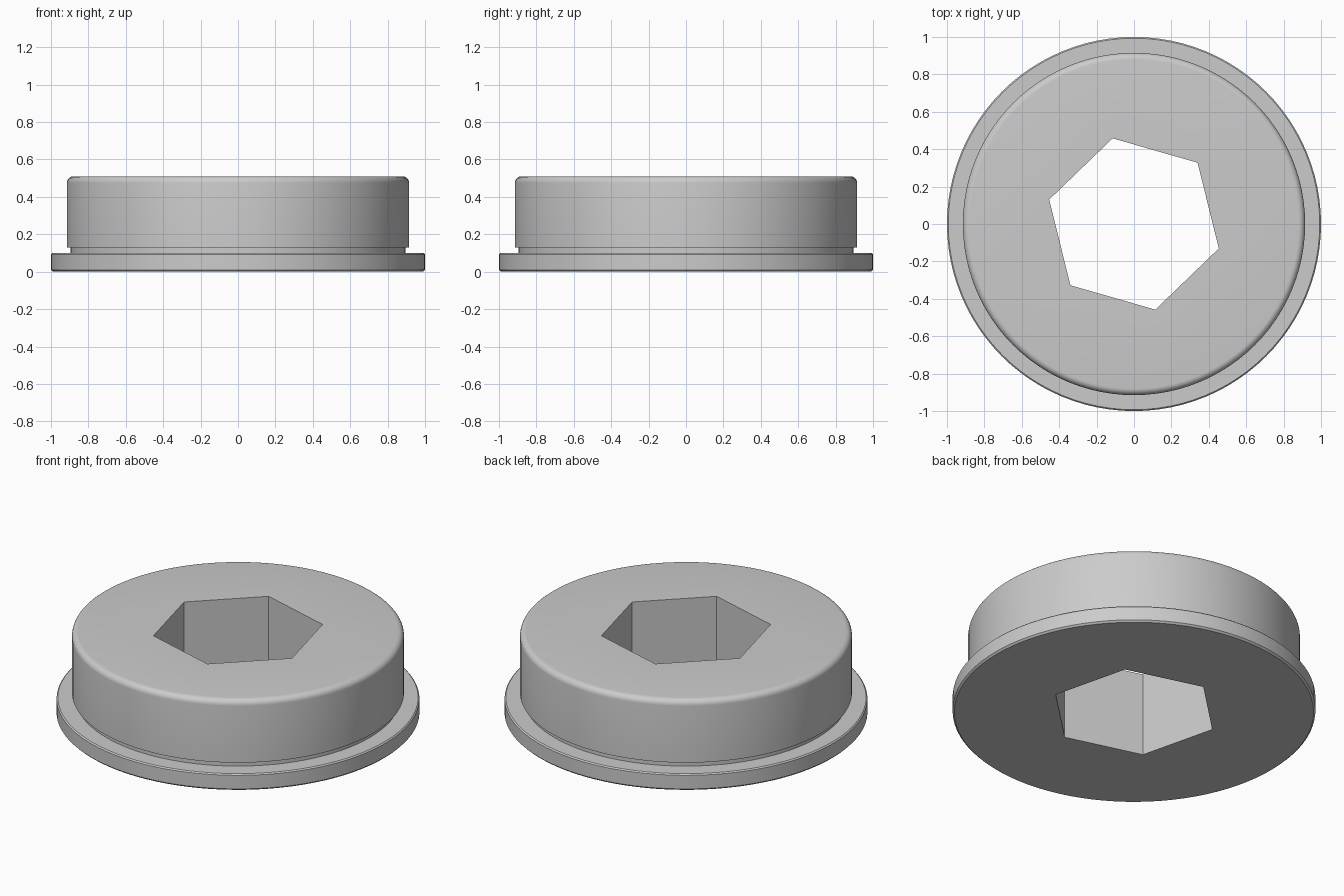
import bpy, bmesh, math

cube = bpy.data.objects.get("Cube")
if cube:
    bpy.data.objects.remove(cube, do_unlink=True)

SEGMENTS = 96
HEIGHT = 0.51
BODY_R, FILLET = 0.915, 0.035

mat = bpy.data.materials.new("plain grey")
mat.use_nodes = True
grey = (0.6, 0.6, 0.6, 1)
mat.diffuse_color = grey
mat.node_tree.nodes["Principled BSDF"].inputs["Base Color"].default_value = grey


def ring(bm, radius, z, count, start=0.0):
    angles = [start + math.tau * i / count for i in range(count)]
    return [bm.verts.new((radius * math.cos(a), radius * math.sin(a), z)) for a in angles]


def loop_edges(bm, verts):
    return [bm.edges.get((v, verts[i - 1])) for i, v in enumerate(verts)]


def bridge(bm, lower, upper):
    for i in range(len(lower)):
        bm.faces.new((lower[i - 1], lower[i], upper[i], upper[i - 1]))


# Outer profile: flange, undercut neck, body with a rounded top edge
profile = [(0.99, 0), (1, 0.01), (1, 0.093), (0.993, 0.1),
           (0.895, 0.1), (0.895, 0.13), (BODY_R, 0.13)]
for i in range(7):
    a = math.pi / 2 * i / 6
    profile.append((BODY_R - FILLET + FILLET * math.cos(a),
                    HEIGHT - FILLET + FILLET * math.sin(a)))

bm = bmesh.new()
rings = [ring(bm, r, z, SEGMENTS) for r, z in profile]
for lower, upper in zip(rings, rings[1:]):
    bridge(bm, lower, upper)

# Hexagonal through hole
hexes = [ring(bm, 0.472, z, 6, math.radians(-16)) for z in (0, HEIGHT)]
bridge(bm, hexes[1], hexes[0])

# Flat annular caps around the hole
for outer, inner in ((rings[0], hexes[0]), (rings[-1], hexes[1])):
    bmesh.ops.triangle_fill(bm, use_beauty=True,
                            edges=loop_edges(bm, outer) + loop_edges(bm, inner))
bmesh.ops.recalc_face_normals(bm, faces=bm.faces)

mesh = bpy.data.meshes.new("flanged_plug")
bm.to_mesh(mesh)
bm.free()
mesh.materials.append(mat)
plug = bpy.data.objects.new("flanged_plug", mesh)
bpy.context.collection.objects.link(plug)

bpy.ops.object.select_all(action='DESELECT')
plug.select_set(True)
bpy.context.view_layer.objects.active = plug
bpy.ops.object.shade_smooth_by_angle(angle=math.radians(30))
